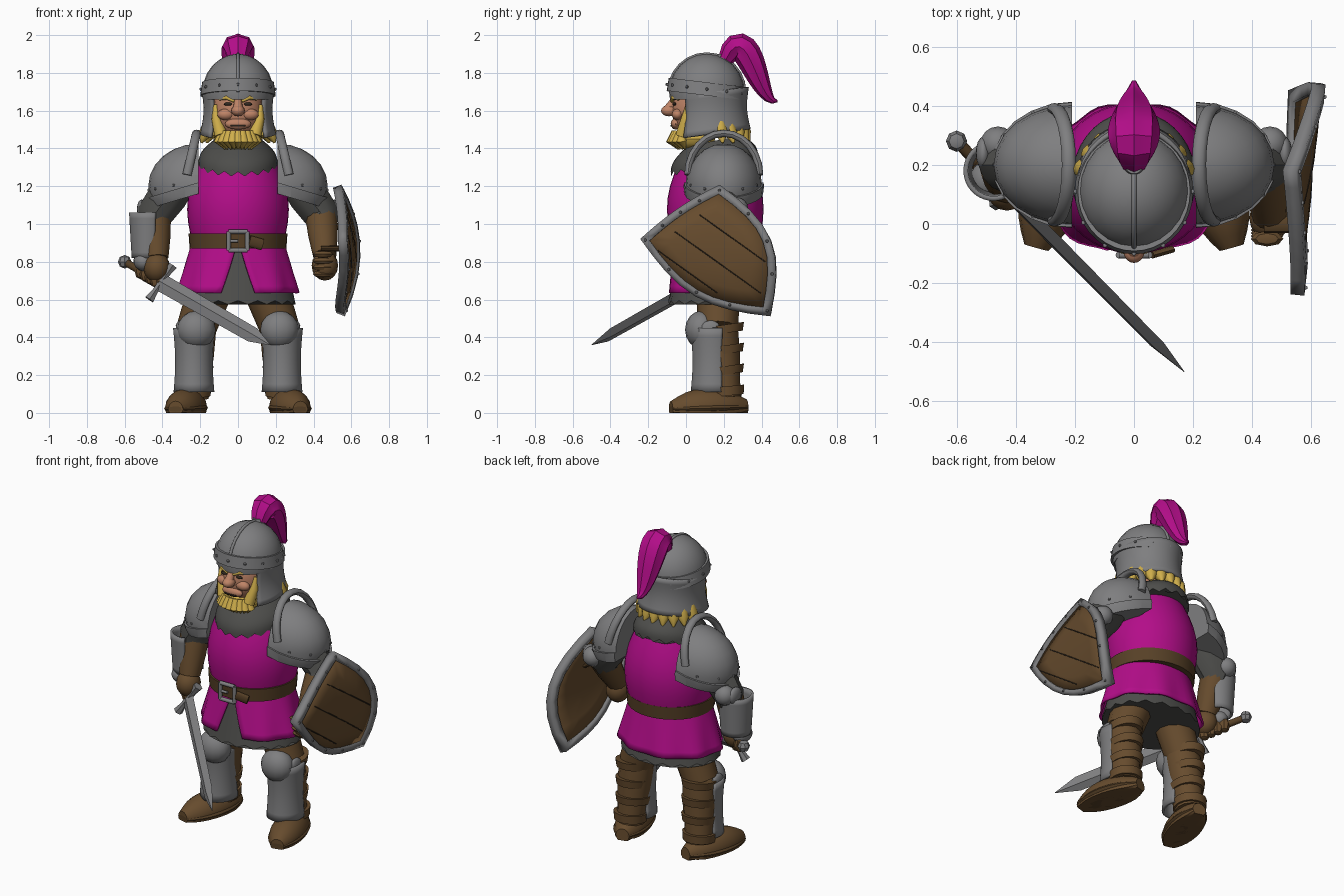
import bpy, bmesh
from math import sin, cos, pi, radians
from mathutils import Vector, Matrix
from mathutils.geometry import interpolate_bezier

if "Cube" in bpy.data.objects:
    bpy.data.objects.remove(bpy.data.objects["Cube"])

AXIS_X, AXIS_Y, AXIS_Z = Vector((1, 0, 0)), Vector((0, 1, 0)), Vector((0, 0, 1))


def material(name, red, green, blue):
    mat = bpy.data.materials.new(name)
    mat.use_nodes = True
    mat.diffuse_color = (red, green, blue, 1)
    mat.node_tree.nodes["Principled BSDF"].inputs["Base Color"].default_value = mat.diffuse_color
    return mat


STEEL = material("steel", .21, .21, .215)
MAIL = material("mail", .075, .075, .07)
CLOTH = material("magenta cloth", .45, .004, .25)
BROWN = material("brown leather", .135, .072, .027)
BELT = material("dark leather", .095, .052, .02)
SKIN = material("skin", .52, .23, .135)
HAIR = material("blond hair", .62, .42, .07)
DARK = material("dark line", .03, .022, .015)


def finish(name, bm, mat, thick=0):
    bmesh.ops.recalc_face_normals(bm, faces=bm.faces)
    mesh = bpy.data.meshes.new(name)
    bm.to_mesh(mesh)
    bm.free()
    mesh.materials.append(mat)
    mesh.shade_smooth()
    mesh.set_sharp_from_angle(angle=radians(35))
    part = bpy.data.objects.new(name, mesh)
    bpy.context.scene.collection.objects.link(part)
    if thick:
        solid = part.modifiers.new("thickness", 'SOLIDIFY')
        solid.thickness = thick
        solid.offset = 0


def bridge(bm, rings, closed=True, bottom=True, top=True):
    rows = [[bm.verts.new(point) for point in ring] for ring in rings]
    count = len(rows[0])
    for row, above in zip(rows, rows[1:]):
        for i in range(count if closed else count - 1):
            j = (i + 1) % count
            bm.faces.new((row[i], row[j], above[j], above[i]))
    if bottom:
        bm.faces.new(rows[0])
    if top:
        bm.faces.new(rows[-1])


def shell(name, mat, centre, low, high, depth=1, bulge=0, gap=0, turn=0, lean=0, thick=0, pleat=0, jag=0, sides=36):
    """Upright shell between two (height, radius) pairs; a gap in degrees, closing by half upwards, leaves it open."""
    bm = bmesh.new()
    rings = []
    for t in [k / 8 for k in range(9)]:
        height, radius = Vector(low).lerp(Vector(high), t)
        radius += bulge * sin(pi * t)
        start = radians(gap) * (1 - t * (pleat > 0))
        ring = []
        for i in range(sides):
            angle = start + 2 * (pi - start) * i / (sides - 1 if gap else sides)
            reach = radius * (1 + pleat * (1 - t) * cos(9 * angle))
            x, y = reach * sin(angle + turn), -reach * depth * cos(angle + turn)
            rough = jag * (-1) ** i if t == 0 else 0
            ring.append((centre[0] + x, centre[1] + y, height + lean * y + rough))
        rings.append(ring)
    bridge(bm, rings, not gap, not gap, not gap)
    finish(name, bm, mat, thick)


def tube(name, mat, path, radii, ref=AXIS_Y, flat=1, sides=12, ripple=0):
    """Elliptical rings along a path, clipped at the ground; flat scales the width across ref."""
    bm = bmesh.new()
    path = [Vector(point) for point in path]
    rings = []
    for k, point in enumerate(path):
        ahead = (path[min(k + 1, len(path) - 1)] - path[max(k - 1, 0)]).normalized()
        up = (ref - ahead * ref.dot(ahead)).normalized()
        across = ahead.cross(up) * flat
        radius = radii[k] if isinstance(radii, list) else radii
        ring = []
        for i in range(sides):
            angle = 2 * pi * i / sides
            spot = point + (up * cos(angle) + across * sin(angle)) * radius * (1 + ripple * cos(sides / 3 * angle))
            spot.z = max(spot.z, 0)
            ring.append(spot)
        rings.append(ring)
    bridge(bm, rings)
    finish(name, bm, mat)


def blob(name, mat, place, size, cuts=(), tilt=0, sides=16):
    """Ellipsoid; each (point, normal) cut removes what lies behind its plane."""
    bm = bmesh.new()
    bmesh.ops.create_uvsphere(bm, u_segments=sides, v_segments=sides // 2, radius=1)
    scale = Matrix.Diagonal((*size, 1)) if isinstance(size, tuple) else Matrix.Scale(size, 4)
    bm.transform(Matrix.Translation(place) @ Matrix.Rotation(tilt, 4, 'Y') @ scale)
    for point, normal in cuts:
        geometry = bm.verts[:] + bm.edges[:] + bm.faces[:]
        bmesh.ops.bisect_plane(bm, geom=geometry, plane_co=point, plane_no=normal, clear_inner=True)
        bmesh.ops.holes_fill(bm, edges=[edge for edge in bm.edges if edge.is_boundary])
    finish(name, bm, mat)


def rivet(part, place):
    blob(part + "_rivet", STEEL, place, .009, sides=6)


# Torso, mail skirt, tabard and belt
waist = (0, .15)
shell("mail_skirt", MAIL, waist, (.585, .305), (.9, .22), depth=.8, jag=.01)
shell("tabard_skirt", CLOTH, waist, (.635, .315), (.92, .235), depth=.8, gap=17, thick=.012, pleat=.03, sides=54)
shell("tabard_body", CLOTH, (0, .155), (.89, .24), (1.39, .17), depth=.95, bulge=.06)
shell("belt", BELT, waist, (.87, .256), (.95, .262), depth=.94)
shell("mail_collar", MAIL, waist, (1.31, .21), (1.44, .13), depth=1.1, bulge=.025, lean=.2, jag=.012)
buckle = Vector((0, -.105, .91))
for side in (-1, 1):
    across, rise = AXIS_X * .05 * side, AXIS_Z * .05
    tube("buckle_post", STEEL, (buckle + across - rise, buckle + across + rise), .012)
    tube("buckle_bar", STEEL, (buckle - across + rise * side, buckle + across + rise * side), .012)
tube("buckle_pin", STEEL, (buckle - AXIS_X * .05, buckle), .008)
tube("belt_end", BELT, (buckle + AXIS_X * .06, buckle + Vector((.13, .02, -.02))), .012, flat=2.5)

# Head and face
blob("head", SKIN, (0, .07, 1.6), (.135, .145, .17))
blob("nose", SKIN, (0, -.09, 1.6), (.036, .042, .03))
tube("nose_bridge", SKIN, ((0, -.06, 1.66), (0, -.09, 1.61)), [.018, .027])
blob("lips", SKIN, (0, -.055, 1.53), (.07, .026, .03))
tube("mouth", DARK, ((-.04, -.078, 1.52), (.04, -.078, 1.52)), .005)
for side in (-1, 1):
    blob("cheek", SKIN, (side * .065, -.045, 1.58), (.045, .03, .03))
    blob("eye", DARK, (side * .053, -.062, 1.635), (.022, .01, .009))
    tube("eyebrow", HAIR, ((side * .02, -.075, 1.65), (side * .06, -.068, 1.67), (side * .1, -.04, 1.66)), [.008, .012, .006])
    tube("sideburn", HAIR, ((side * .12, .01, 1.63), (side * .115, 0, 1.56), (side * .09, -.02, 1.47)), [.012, .025, .035])

# Beard and hair locks
blob("beard", HAIR, (0, .04, 1.45), (.112, .115, .06))
for i in range(-4, 5):
    out = Vector((sin(i / 4), -cos(i / 4), 0))
    root = Vector((0, .04, 1.49)) + out * .1
    tube("beard_lock", HAIR, (root, root + out * .02 - AXIS_Z * .05, root - out * .02 - AXIS_Z * .095), [.016, .027, .003])
    out = Vector((sin(i / 3.2), cos(i / 3.2), 0))
    root = Vector((0, .13, 1.54)) + out * .16
    tube("hair_lock", HAIR, (root, root + out * .02 - AXIS_Z * .06, root + out * .045 - AXIS_Z * .11), [.03, .036, .006])

# Helmet
brow = Vector((0, .11, 1.7))
blob("helmet_dome", STEEL, brow, (.188, .2, .2), cuts=[(brow - AXIS_Z * .04, AXIS_Z)], sides=24)
shell("helmet_band", STEEL, brow, (1.68, .2), (1.75, .19), depth=1.06, lean=-.12)
shell("neck_guard", STEEL, (0, .13), (1.475, .194), (1.7, .184), depth=1.06, bulge=-.014, gap=47, lean=.13, thick=.016)
half_turn = [pi * k / 12 for k in range(13)]
tube("helmet_ridge", STEEL, [brow + Vector((0, -cos(a), sin(a))) * .2 for a in half_turn], .009, ref=AXIS_X)
for a in half_turn[:-1]:
    rivet("band", brow + Vector((.197 * sin(2 * a), -.21 * cos(2 * a), .014 + .025 * cos(2 * a))))

# Plume
shell("plume_socket", STEEL, (0, .2), (1.85, .045), (1.9, .03))
curl = interpolate_bezier(Vector((0, .21, 1.87)), Vector((0, .33, 2.12)), Vector((0, .38, 1.62)), Vector((0, .485, 1.65)), 14)
spread = [.006 + .077 * sin(pi * (.1 + .9 * k / 13) ** .75) for k in range(14)]
tube("plume", CLOTH, curl, spread, ref=AXIS_X, flat=.85, sides=24, ripple=.06)

for side in (-1, 1):
    # Shoulder armour: domes opening inwards, a lower band and a raised neck flange
    outward = AXIS_X * side
    socket = Vector((side * .21, .2, 1.2))
    slope = Vector((side * .3, 0, 1))
    hem = socket + Vector((side * .1, 0, -.03))
    inner = (socket, outward)
    blob("pauldron", STEEL, socket, (.265, .203, .225), cuts=[inner, (hem, slope)], sides=24)
    blob("pauldron_band", STEEL, socket, (.28, .213, .235), cuts=[inner, (hem - AXIS_Z * .04, slope), (hem + AXIS_Z * .02, -slope)], sides=24)
    flange = [socket + Vector((side * (.06 - .05 * sin(a)), -.19 * cos(a), .06 + .22 * sin(a))) for a in half_turn]
    tube("pauldron_flange", STEEL, flange, .024, ref=AXIS_X, flat=.8)
    for a in half_turn[2:-1:2]:
        rivet("pauldron", socket + Vector((side * .262 * sin(a), -.2 * cos(a), .03 - .05 * sin(a))))

    # Arms
    shoulder, elbow = Vector((side * .3, .2, 1.25)), Vector((side * .44, .2, 1.05))
    wrist = Vector((side * .46, .03, .83)) if side > 0 else Vector((-.43, .13, .82))
    tube("mail_sleeve", MAIL, (shoulder, shoulder.lerp(elbow, .5), elbow, elbow.lerp(wrist, .2)), [.09, .1, .092, .08], ripple=.04)
    tube("glove", BROWN, (elbow, elbow.lerp(wrist, .5), wrist), [.085, .078, .062])
    blob("elbow_cop", STEEL, elbow + Vector((side * .02, .07, .03)), .06)
    blob("elbow_wing", STEEL, elbow + Vector((side * .07, .04, .03)), (.025, .055, .05))
    blob("hand", BROWN, wrist + Vector((0, -.01, -.05)), (.07, .075, .08))

    # Legs
    hip, knee, ankle = Vector((side * .13, .17, .7)), Vector((side * .22, .17, .45)), Vector((side * .24, .21, .08))
    tube("thigh", BROWN, (hip, hip.lerp(knee, .4), knee), [.12, .115, .105])
    tube("shin", BROWN, (knee, knee.lerp(ankle, .4), knee.lerp(ankle, .8), ankle), [.105, .1, .085, .085])
    for k in range(3):
        height = .2 + .11 * k
        shell("leg_strap", BROWN, (side * .23, .195), (height, .094), (height + .045, .1), depth=1.12, lean=.15)
    shell("greave", STEEL, (side * .233, .145), (.11, .1), (.45, .103), depth=1.12, bulge=-.01, gap=66, turn=pi, thick=.016)
    blob("knee_cop", STEEL, knee + Vector((0, -.09, -.01)), (.102, .085, .1))
    blob("knee_wing", STEEL, knee + Vector((side * .09, -.04, -.01)), (.02, .055, .05))

    # Boots
    heel, toe = Vector((side * .22, .32, .03)), Vector((side * .33, -.08, .02))
    stations = [k / 10 for k in range(11)]
    path = [heel.lerp(toe, t) for t in stations]
    swell = [.106 * max(.1, sin(pi * t)) ** .4 for t in stations]
    tube("boot", BROWN, path, swell, ref=AXIS_Z, flat=.95, sides=16)
    tube("boot_sole", BELT, path, [radius / 3 for radius in swell], ref=AXIS_Z, flat=3, sides=16)
    shell("boot_cuff", BROWN, ankle, (.09, .095), (.14, .098), lean=.1)

# Forearm plate on the sword arm
shell("vambrace", STEEL, (-.475, .18), (.82, .08), (1.06, .094), gap=52, turn=pi * .42, thick=.016)
blob("hand_plate", STEEL, (-.5, .15, .8), (.055, .065, .05), tilt=.5)

# Sword
pommel, tip = Vector((-.6, .28, .8)), Vector((.17, -.5, .36))
cross = Vector((.55, .1, .8)).normalized()
hilt, shoulder_of_blade = pommel.lerp(tip, .25), pommel.lerp(tip, .88)
blob("sword_pommel", STEEL, pommel, .036, sides=8)
tube("sword_grip", BELT, (pommel, hilt), .02)
tube("sword_guard", STEEL, [hilt + cross * k * .055 for k in range(-2, 3)], [.028, .018, .018, .018, .028], sides=6)
tube("sword_blade", STEEL, (hilt, shoulder_of_blade, tip), [.048, .042, .002], ref=cross, flat=.4, sides=4)
for k in range(4):
    blob("right_finger", BROWN, pommel.lerp(hilt, .45 + .14 * k), (.035, .035, .045), sides=8)
    blob("left_finger", BROWN, (.45, -.05 + .01 * k, .84 - .035 * k), (.055, .026, .02), sides=8)

# Shield: three bowed edges on a bent sheet, with a steel rim
centre = Vector((.14, .85))
front, peak, point = Vector((-.24, .92)), Vector((.18, 1.2)), Vector((.45, .52))
outline = []
for start, end, bow in ((front, peak, .02), (peak, point, .145), (point, front, .11)):
    normal = Vector((start.y - end.y, end.x - start.x)).normalized()
    outline += [start.lerp(end, k / 8) + normal * bow * sin(pi * k / 8) for k in range(8)]


def bent(spot, off=0):
    return Vector((.59 + .1 * (spot.x - .12) - .65 * (spot.y - .87) ** 2 + off, spot.x, spot.y))


def shield_part(name, mat, scales, thick, filled):
    bm = bmesh.new()
    bridge(bm, [[bent(centre.lerp(spot, scale)) for spot in outline] for scale in scales], bottom=False, top=filled)
    finish(name, bm, mat, thick)


shield_part("shield_board", BROWN, (.93, .6, .3), .022, True)
shield_part("shield_rim", STEEL, (1, .87), .048, False)
for spot in outline[::2]:
    rivet("shield", bent(centre.lerp(spot, .935), .024))
plank = Vector((.35, -.25))
for start, reach in ((Vector((.07, 1.05)), 1), (Vector((-.06, .96)), 1.3), (Vector((-.15, .86)), .9)):
    tube("plank_seam", DARK, [bent(start + plank * reach * k / 6, .01) for k in range(7)], .003)
for y in (0, .17):
    tube("shield_strap", BELT, ((.44, y, .87 + y), (.58, y, .87 + y / 2)), .03, flat=.5)
